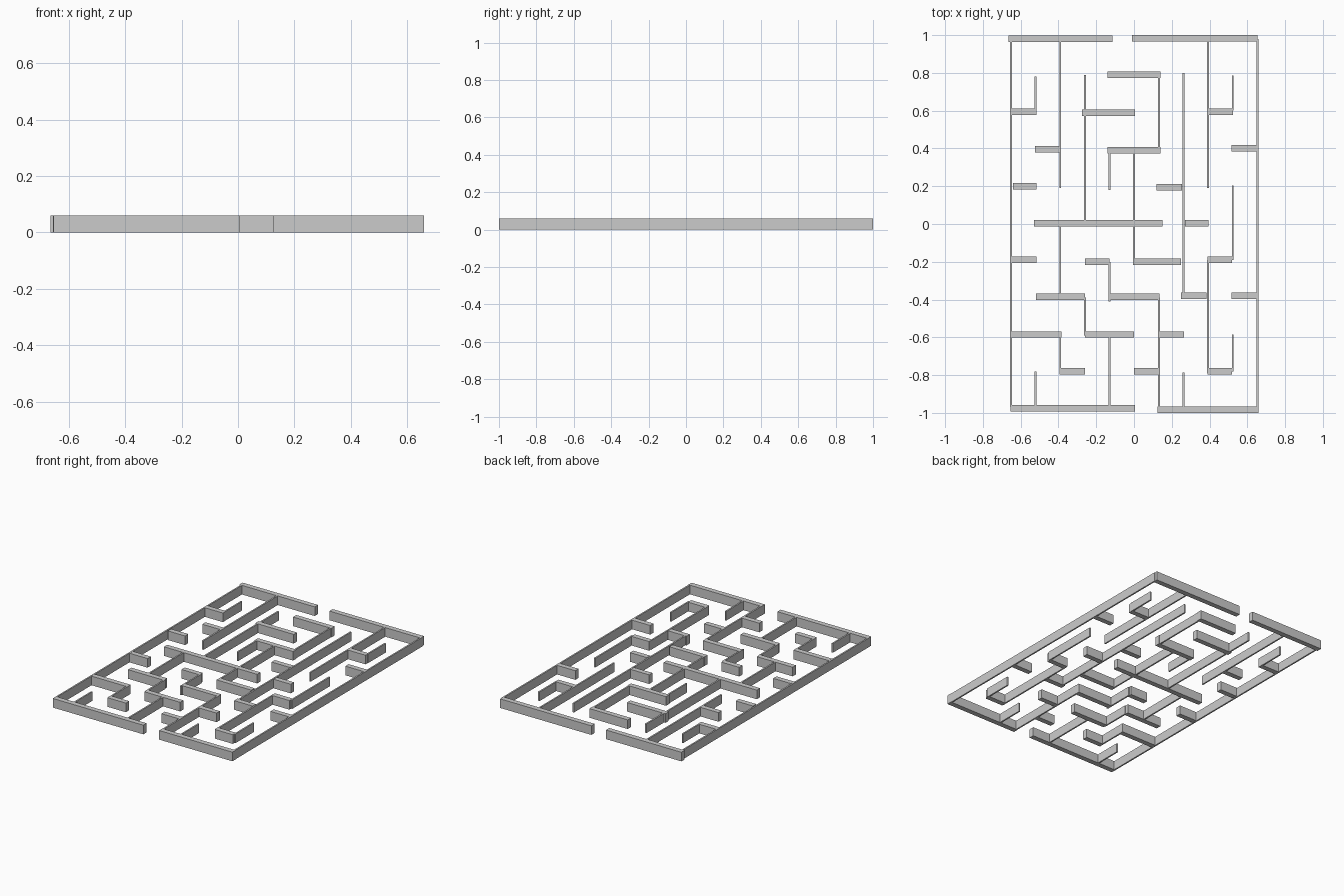
import bpy
import bmesh
from mathutils import Matrix, Vector

cube = bpy.data.objects.get("Cube")
if cube:
    bpy.data.objects.remove(cube, do_unlink=True)

WALL_HEIGHT = 0.06
CROSS_THICKNESS = 0.034   # walls running left to right
LONG_THICKNESS = 0.01     # walls running front to back
FIRST_COLUMN = -0.651
COLUMN_PITCH = 0.1304

# One flat grey for every wall
grey = bpy.data.materials.new("wall_grey")
grey.use_nodes = True
colour = (0.6, 0.6, 0.6, 1)
grey.diffuse_color = colour
grey.node_tree.nodes["Principled BSDF"].inputs["Base Color"].default_value = colour


def add_wall(name, x_start, x_end, y_start, y_end):
    """Add one box wall standing on the ground."""
    size = Vector((x_end - x_start, y_end - y_start, WALL_HEIGHT))
    centre = Vector((x_start + x_end, y_start + y_end, WALL_HEIGHT)) / 2
    bm = bmesh.new()
    bmesh.ops.create_cube(bm, size=1, matrix=Matrix.Diagonal(size).to_4x4())
    mesh = bpy.data.meshes.new(name)
    bm.to_mesh(mesh)
    bm.free()
    mesh.materials.append(grey)
    wall = bpy.data.objects.new(name, mesh)
    wall.location = centre
    bpy.context.collection.objects.link(wall)


def add_cross_walls(name, walls):
    """Each wall is (y, x start, x end) in hundredths."""
    for y, x_start, x_end in walls:
        y_middle = y / 100
        add_wall(name, x_start / 100, x_end / 100,
                 y_middle - CROSS_THICKNESS / 2, y_middle + CROSS_THICKNESS / 2)


def add_long_walls(name, walls):
    """Each wall is (column number, y start, y end), with y in hundredths."""
    for column, y_start, y_end in walls:
        x_middle = FIRST_COLUMN + COLUMN_PITCH * column
        add_wall(name, x_middle - LONG_THICKNESS / 2, x_middle + LONG_THICKNESS / 2,
                 y_start / 100, y_end / 100)


# Outer frame, with an entrance gap at the front and at the back
add_cross_walls("back_outer_wall", [(98.1, -66.5, -11.5), (98.3, -1, 65.5)])
add_cross_walls("front_outer_wall", [(-97.6, -65.5, 0.5), (-98.3, 12.5, 66)])
add_long_walls("side_outer_wall", [(0, -97, 98), (10, -98, 98)])

# Inner walls running left to right, back half
add_cross_walls("back_cross_wall", [
    (79, -14, 14),
    (59, -27.5, 0.5), (59.5, -65, -51.5), (59.5, 39.5, 52.5),
    (39.5, -52.5, -39.5), (39, -14, 14), (40, 51.5, 65),
    (20, -64, -51.5), (19.5, 12, 25.5),
])

# Inner walls running left to right, middle
add_cross_walls("middle_cross_wall", [(0.3, -53, 15), (0.3, 27, 39.5)])

# Inner walls running left to right, front half
add_cross_walls("front_cross_wall", [
    (-19, -64.5, -51.5), (-20, -26, -13), (-20, -0.5, 25), (-19, 39, 52),
    (-38.5, -52, -26), (-38.5, -12.5, 13.5), (-38, 25, 38.5), (-38, 51.5, 65),
    (-58.5, -64.5, -38.5), (-58.5, -26, 0), (-58.5, 13, 26.5),
    (-78, -39.5, -26), (-78, 0, 13), (-78, 39, 52),
])

# Inner walls running front to back, back half
add_long_walls("back_long_wall", [
    (1, 60, 78), (2, 19, 98), (3, 0, 79), (4, 18, 39), (5, 0, 39),
    (6, 39, 79), (7, -38, 80), (8, 19, 98), (9, 60, 78.5),
])

# Inner walls running front to back, front half
add_long_walls("front_long_wall", [
    (1, -97, -78), (2, -38, 0), (2, -78, -59), (3, -59, -39),
    (4, -41, -20), (4, -97, -59), (5, -20, 0), (6, -98, -39),
    (7, -98, -78.5), (8, -79, -19), (9, -19, 20.5), (9, -78, -58.5),
])
